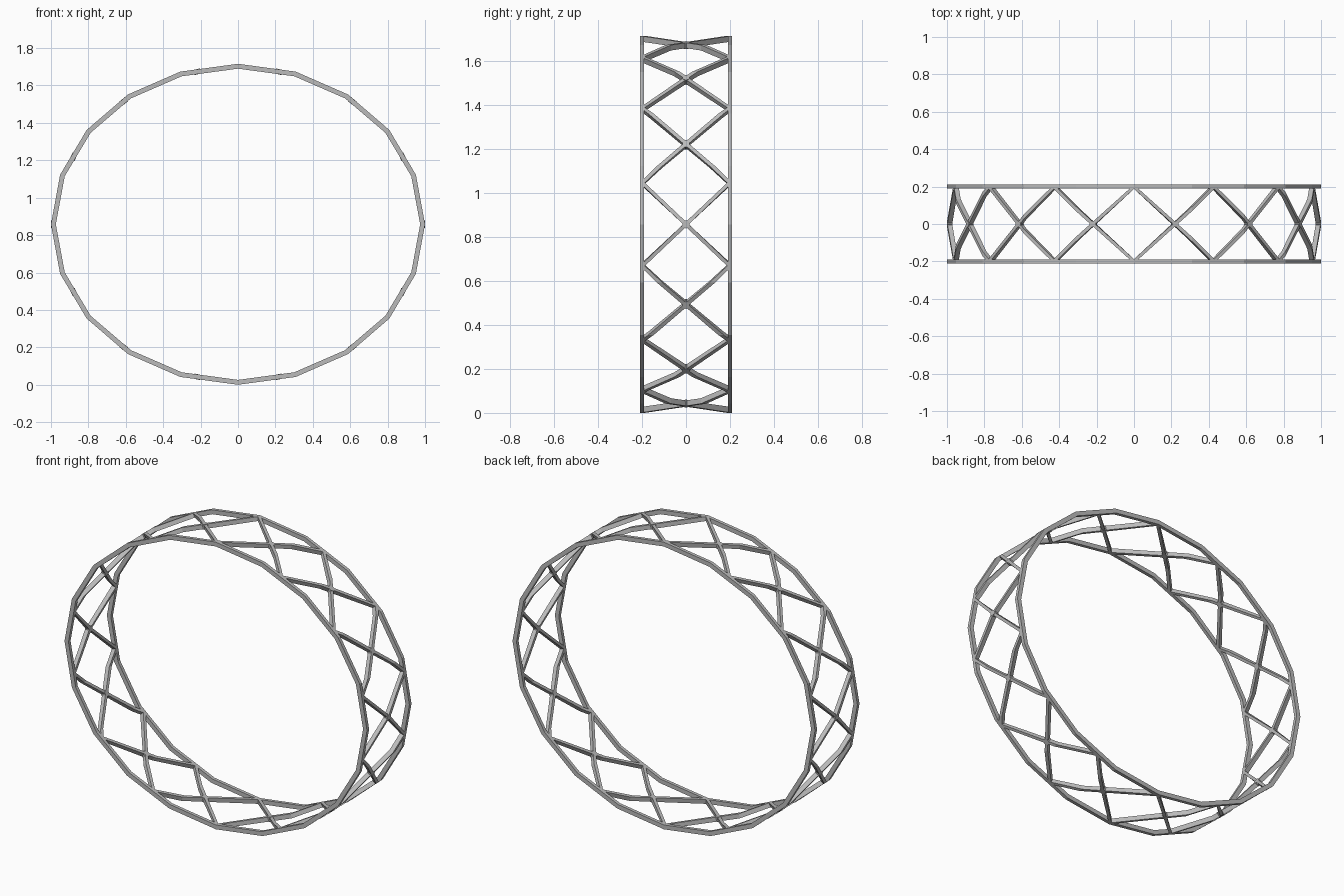
import bpy
import bmesh
from math import sin, cos, pi, floor
from mathutils import Vector, Matrix

cube = bpy.data.objects.get("Cube")
if cube:
    bpy.data.objects.remove(cube)

WIDE, TALL, THICK = 1.0, 0.858, 0.026   # outer half-axes and bar depth
SIDES, CELLS = 20, 14                   # ring segments and lattice cells
HALF = 0.20                             # ring centre plane
BAR, STRUT = 0.010, 0.0125              # half widths along y
STEP, CELL = 2 * pi / SIDES, 2 * pi / CELLS

steel = bpy.data.materials.new("grey steel")
steel.use_nodes = True
colour = (0.50, 0.50, 0.50, 1)
steel.diffuse_color = colour
steel.node_tree.nodes["Principled BSDF"].inputs["Base Color"].default_value = colour


def surface(angle, y, depth):
    """Point on the faceted oval drum, depth measured inwards."""
    k = floor(angle / STEP + 1e-6)
    f = angle / STEP - k
    corner = lambda a: Vector(((WIDE - depth) * sin(a), y, TALL + (TALL - depth) * cos(a)))
    return corner(k * STEP).lerp(corner((k + 1) * STEP), f)


def section(bm, angle, y, half):
    limit = HALF + BAR
    low, high = max(y - half, -limit), min(y + half, limit)
    return [bm.verts.new(surface(angle, yy, d))
            for yy, d in ((low, 0), (high, 0), (high, THICK), (low, THICK))]


def sweep(bm, path, half, closed=False):
    """Rectangular bar through (angle, y) stations."""
    rows = [section(bm, a, y, half) for a, y in path]
    pairs = list(zip(rows, rows[1:]))
    if closed:
        pairs.append((rows[-1], rows[0]))
    else:
        bm.faces.new(rows[0])
        bm.faces.new(rows[-1][::-1])
    for p, q in pairs:
        for i in range(4):
            j = (i + 1) % 4
            bm.faces.new((p[i], q[i], q[j], p[j]))


def finish(bm, name):
    bmesh.ops.recalc_face_normals(bm, faces=bm.faces)
    mesh = bpy.data.meshes.new(name)
    bm.to_mesh(mesh)
    bm.free()
    mesh.materials.append(steel)
    bpy.context.collection.objects.link(bpy.data.objects.new(name, mesh))


# Front and back rings
for name, y in (("front_ring", -HALF), ("back_ring", HALF)):
    bm = bmesh.new()
    sweep(bm, [(k * STEP, y) for k in range(SIDES)], BAR, closed=True)
    finish(bm, name)

# Diagonal struts, bent wherever they pass a corner of the drum
for name, side in (("rising_struts", 1), ("falling_struts", -1)):
    bm = bmesh.new()
    for c in range(CELLS):
        start, end = c * CELL, (c + 1) * CELL
        bends = [k * STEP for k in range(SIDES + 1)
                 if start + 1e-4 < k * STEP < end - 1e-4]
        path = [(a, side * HALF * (2 * (a - start) / CELL - 1))
                for a in [start] + bends + [end]]
        sweep(bm, path, STRUT)
    finish(bm, name)

# Small hexagonal joints where struts cross
bm = bmesh.new()
for c in range(CELLS):
    a = (c + 0.5) * CELL
    outer, inner = surface(a, 0, 0), surface(a, 0, THICK)
    turn = (outer - inner).to_track_quat('Z', 'Y').to_matrix().to_4x4()
    bmesh.ops.create_cone(bm, cap_ends=True, segments=6, radius1=0.019, radius2=0.019,
                          depth=THICK + 0.002,
                          matrix=Matrix.Translation((outer + inner) / 2) @ turn)
finish(bm, "crossing_joints")
